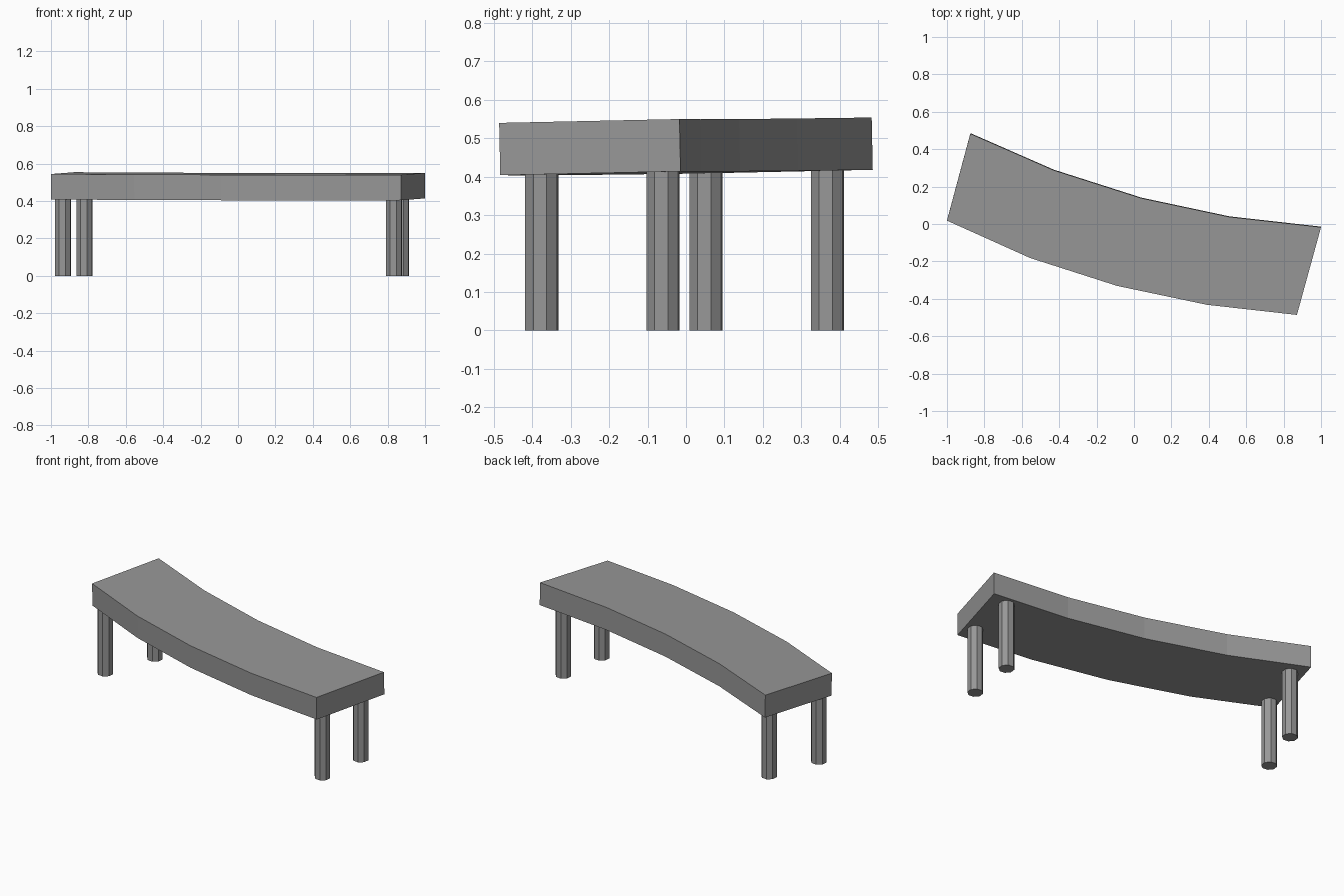
import bpy, bmesh, math
from mathutils import Matrix, Vector

if "Cube" in bpy.data.objects:
    bpy.data.objects.remove(bpy.data.objects["Cube"])

# Plan outline of the curved seat, left to right
FRONT = [(-1.0, 0.018), (-0.555, -0.182), (-0.09, -0.331), (0.39, -0.432), (0.871, -0.486)]
BACK = [(-0.875, 0.483), (-0.43, 0.288), (0.04, 0.138), (0.51, 0.038), (1.0, -0.017)]
SLOPE_X, SLOPE_Y = 0.0033, 0.0204
THICKNESS = 0.136

grey = bpy.data.materials.new("dark_grey")
grey.diffuse_color = (0.31, 0.31, 0.31, 1)
grey.use_nodes = True
grey.node_tree.nodes["Principled BSDF"].inputs["Base Color"].default_value = grey.diffuse_color


def top_z(x, y):
    return 0.547 + SLOPE_X * x + SLOPE_Y * y


def finish(name, bm):
    bmesh.ops.recalc_face_normals(bm, faces=bm.faces)
    mesh = bpy.data.meshes.new(name)
    bm.to_mesh(mesh)
    bm.free()
    mesh.materials.append(grey)
    obj = bpy.data.objects.new(name, mesh)
    bpy.context.collection.objects.link(obj)
    return obj


# Seat: curved strip, very slightly tilted, extruded downwards
bm = bmesh.new()
front, back = [[bm.verts.new((x, y, top_z(x, y))) for x, y in side] for side in (FRONT, BACK)]
for i in range(len(front) - 1):
    bm.faces.new((front[i], front[i + 1], back[i + 1], back[i]))
down = Vector((SLOPE_X, SLOPE_Y, -1)).normalized() * THICKNESS
ret = bmesh.ops.extrude_face_region(bm, geom=bm.faces[:], use_keep_orig=True)
lower = [g for g in ret["geom"] if isinstance(g, bmesh.types.BMVert)]
bmesh.ops.translate(bm, verts=lower, vec=down)
finish("seat", bm)

# Legs: octagonal posts reaching just into the seat
LEGS = {
    "left_front_leg": (-0.935, 0.052),
    "left_back_leg": (-0.820, 0.368),
    "right_front_leg": (0.834, -0.375),
    "right_back_leg": (0.872, -0.060),
}
for name, (x, y) in LEGS.items():
    height = top_z(x, y) - THICKNESS + 0.01
    bm = bmesh.new()
    bmesh.ops.create_cone(
        bm, cap_ends=True, segments=8, radius1=0.045, radius2=0.045, depth=height,
        matrix=Matrix.Translation((x, y, height / 2)) @ Matrix.Rotation(math.radians(22.5 - 6), 4, 'Z'))
    finish(name, bm)
